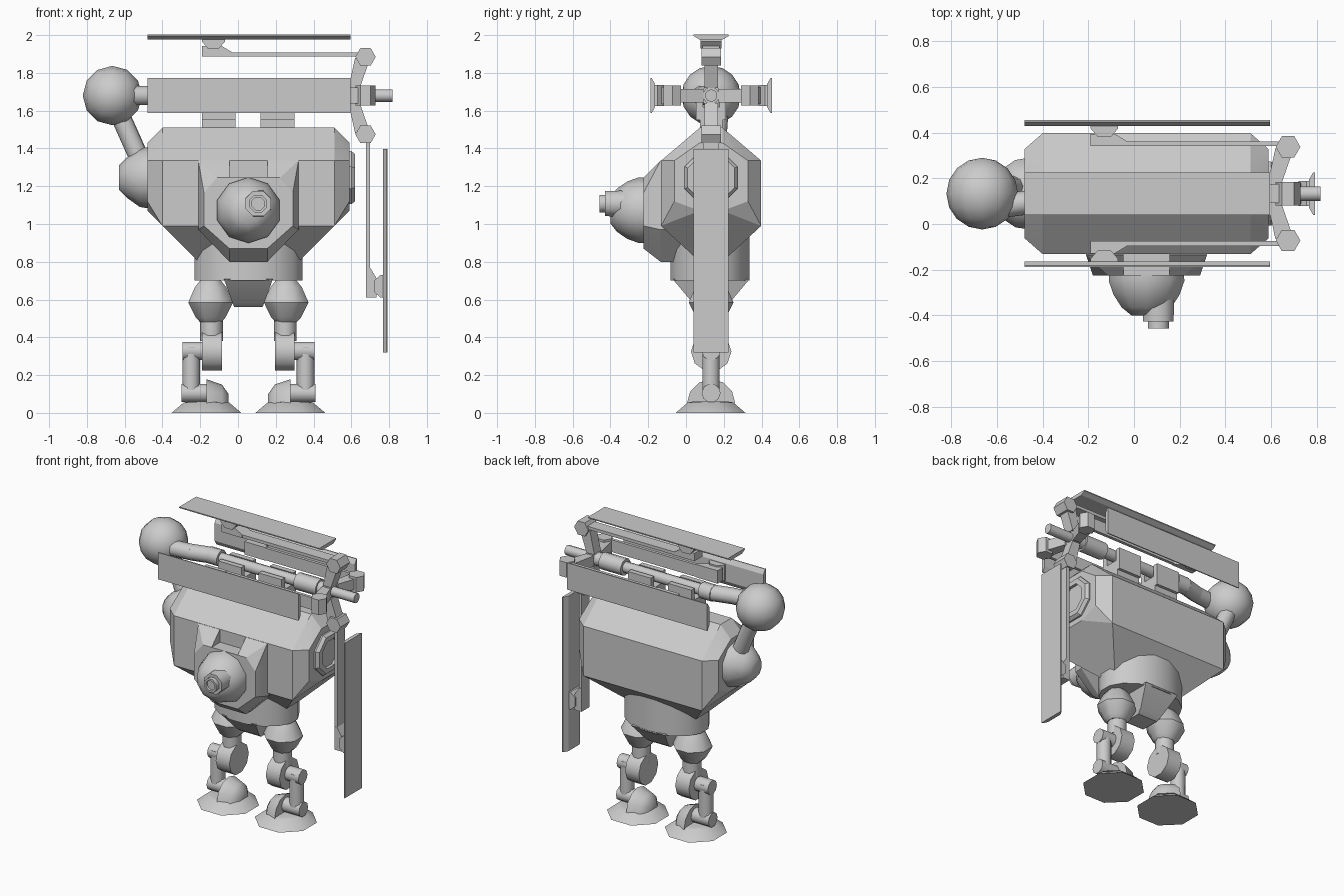
import bpy, bmesh, math
from mathutils import Vector, Matrix

if "Cube" in bpy.data.objects:
    bpy.data.objects.remove(bpy.data.objects["Cube"])

CX, CY, GZ = 0.055, 0.133, 1.68      # body centre x, y and launcher axis height


def finish(name, bm, angle=47):
    """Turn a bmesh into an object, smooth across shallow edges only."""
    bmesh.ops.recalc_face_normals(bm, faces=bm.faces[:])
    for f in bm.faces:
        f.smooth = True
    for e in bm.edges:
        e.smooth = len(e.link_faces) == 2 and e.calc_face_angle(0) < math.radians(angle)
    me = bpy.data.meshes.new(name)
    bm.to_mesh(me)
    bm.free()
    ob = bpy.data.objects.new(name, me)
    bpy.context.collection.objects.link(ob)
    return ob


def hull(name, pts, angle=20):
    bm = bmesh.new()
    for p in pts:
        bm.verts.new(p)
    r = bmesh.ops.convex_hull(bm, input=bm.verts[:])
    junk = {g for g in r["geom_interior"] + r["geom_unused"] if isinstance(g, bmesh.types.BMVert)}
    bmesh.ops.delete(bm, geom=list(junk), context='VERTS')
    bmesh.ops.dissolve_limit(bm, angle_limit=0.02, verts=bm.verts[:], edges=bm.edges[:])
    return finish(name, bm, angle)


def box(name, lo, hi):
    return hull(name, [(x, y, z) for x in (lo[0], hi[0]) for y in (lo[1], hi[1]) for z in (lo[2], hi[2])])


def rod(name, p0, p1, r0, r1=None, n=10, angle=47):
    """Straight cylinder or cone between two points."""
    p0, p1 = Vector(p0), Vector(p1)
    d = p1 - p0
    m = (Matrix.Translation((p0 + p1) / 2) @ d.to_track_quat('Z', 'Y').to_matrix().to_4x4()
         @ Matrix.Rotation(math.pi / n, 4, 'Z'))
    bm = bmesh.new()
    bmesh.ops.create_cone(bm, cap_ends=True, segments=n, radius1=r0,
                          radius2=r0 if r1 is None else r1, depth=d.length, matrix=m)
    return finish(name, bm, angle)


def lathe(name, origin, axis, prof, n=8, scale=(1, 1), angle=47):
    """Rings (offset, radius) stacked along an axis."""
    q = Vector(axis).to_track_quat('Z', 'Y')
    bm = bmesh.new()
    rings = []
    for h, r in prof:
        rings.append([bm.verts.new(Vector(origin) + q @ Vector((
            r * scale[0] * math.cos(2 * math.pi * (i + .5) / n),
            r * scale[1] * math.sin(2 * math.pi * (i + .5) / n), h))) for i in range(n)])
    for a, b in zip(rings, rings[1:]):
        for i in range(n):
            bm.faces.new((a[i], a[(i + 1) % n], b[(i + 1) % n], b[i]))
    bm.faces.new(rings[0])
    bm.faces.new(rings[-1])
    return finish(name, bm, angle)


def sym(pts):
    """Mirror points in x and y about the body centre."""
    return [(CX + sx * x, CY + sy * y, z) for x, y, z in pts for sx in (-1, 1) for sy in (-1, 1)]


# Torso: chamfered octagonal hull tapering to the waist
hull("torso", sym([(.455, .06, 1.51), (.455, .265, 1.335), (.455, .265, .99), (.265, .06, .80),
                   (.535, .06, 1.43), (.535, .195, 1.335), (.535, .195, 1.12), (.535, .06, 1.07)]))

# Right side port and left shoulder dome
lathe("side_port", (CX + .5, CY, 1.245), (1, 0, 0),
      [(0, .152), (.045, .152), (.065, .135), (.065, .1), (.045, .1)], angle=30)
lathe("shoulder_dome", (-.46, CY, 1.245), (-1, 0, 0), [(0, .165), (.06, .155), (.13, .105), (.17, .065)], 10)

# Chest housing with an open notch at the top
base = [(.265, 1.17), (.265, .97), (.1, .80), (.1, 1.245)]
front = [(.167, 1.245), (.235, 1.165), (.235, .99), (.1, .87)]
hull("chest_housing", [(CX + s * x, y, z) for s in (-1, 1) for x, z in base for y in (-.135, .05)]
     + [(CX + s * x, -.225, z) for s in (-1, 1) for x, z in front])
for s in (-1, 1):
    hull("chest_corner", [(CX + s * x, y, z) for x in (.1, .265) for y in (-.135, .05) for z in (1.335, 1.17)]
         + [(CX + s * x, -.225, z) for x, z in ((.1, 1.245), (.167, 1.245), (.235, 1.165), (.1, 1.165))])

# Eye dome and off-centre lens
lathe("eye_dome", (CX, -.2, 1.073), (0, -1, 0), [(0, .172), (.05, .174), (.11, .152), (.165, .115), (.2, .07)], 10)
lathe("eye_lens", (.107, -.3, 1.108), (0, -1, 0),
      [(0, .075), (.128, .072), (.128, .05), (.158, .05), (.158, .036), (.14, .036)])

# Waist drum and crotch wedge
lathe("waist", (CX, CY - .005, .70), (0, 0, 1), [(0, 1), (.26, 1)], 16, (.292, .213))
hull("crotch", sym([(.13, .205, .71), (.075, .065, .56), (.085, .1, .585)]))

# Legs
for s, side in ((-1, "left"), (1, "right")):
    X = lambda d: CX + s * d
    lathe(side + "_hip_ball", (X(.2), CY, .48), (0, 0, 1),
          [(0, .06), (.025, .085), (.105, .128), (.185, .09), (.22, .06)])
    rod(side + "_thigh", (X(.195), CY, .50), (X(.195), CY, .38), .06)
    rod(side + "_knee_disc", (X(.14), CY, .325), (X(.245), CY, .325), .107)
    rod(side + "_knee_axle", (X(.24), CY, .328), (X(.35), CY, .328), .05)
    rod(side + "_shin", (X(.303), CY, .35), (X(.303), CY, .09), .047)
    rod(side + "_ankle_axle", (X(.18), CY, .105), (X(.355), CY, .105), .05)
    lathe(side + "_foot", (X(.222), CY - .003, 0), (0, 0, 1), [(0, .2), (.055, .13), (.06, .1)])
    arc = [math.radians(a) for a in range(0, 181, 30)]
    hull(side + "_foot_knob", [(X(d), CY + r * math.cos(a), .05 + r * math.sin(a))
                               for d, r in ((.222, .128), (.14, .1), (.105, .05)) for a in arc], 47)

# Arm and round end ball of the launcher
rod("arm", (-.51, CY + .02, 1.32), (-.635, CY + .04, 1.6), .053)
bm = bmesh.new()
bmesh.ops.create_uvsphere(bm, u_segments=12, v_segments=8, radius=.157,
                          matrix=Matrix.Translation((-.665, CY, GZ)) @ Matrix.Rotation(math.pi / 2, 4, 'X'))
finish("arm_ball", bm)

# Launcher tube in stepped sections, with a kink near the ball
rod("tube_elbow", (-.62, .075, GZ), (-.42, .1, GZ), .053)
rod("tube_link", (-.43, .098, GZ), (-.3, CY, GZ), .053)
lathe("tube", (-.31, CY, GZ), (1, 0, 0),
      [(0, .055), (.09, .055), (.09, .037), (.68, .037), (.68, .057), (.85, .057), (.85, .045),
       (.95, .045), (.95, .033), (1.128, .033)], 10)

# Clamps that hold the tube on the torso
for x in (-.19, .12):
    box("clamp_base", (x, CY - .06, 1.49), (x + .178, CY + .06, 1.62))
    for s in (-1, 1):
        y = CY + s * .062
        box("clamp_cheek", (x, y - .018, 1.55), (x + .178, y + .018, 1.70))

# Four folding panels around the tube; the lower one hangs open
HX, HR = .675, .205
for side, turn, fold in (("top", 0, 0), ("front", 90, 0), ("back", -90, 0), ("lower", 180, 1)):
    spin = Matrix.Rotation(math.radians(turn), 3, 'X')

    def place(x, t, r, folded=True):
        if fold and folded:
            x, r = HX + (r - HR), HR - (x - HX)
        return spin @ Vector((x, t, r)) + Vector((0, CY, GZ))

    def part(name, prof, half, folded=True):
        return hull(side + name, [place(x, t, r, folded) for x, r in prof for t in (-half, half)])

    hull(side + "_panel", [place(x, t * h, r) for x in (-.48, .596) for t in (-1, 1)
                           for h, r in ((.093, .322), (.093, .315), (.062, .297))])
    part("_bar", [(-.19, .208), (.64, .208), (-.19, .229), (.64, .229)], .042)
    part("_bracket", [(-.19, .208), (-.19, .262), (-.085, .262), (-.03, .229), (-.03, .208)], .045)
    part("_bracket_tip", [(-.19, .285), (-.19, .299), (-.07, .299), (-.07, .285), (-.16, .25), (-.1, .25)], .055)
    part("_hub_arm", [(.585, .04), (.645, .04), (.6, .09), (.65, .09), (.62, .2), (.69, .17)], .036, False)
    rod(side + "_hinge", place(HX, -.052, HR), place(HX, .052, HR), .054, n=6, angle=30)
